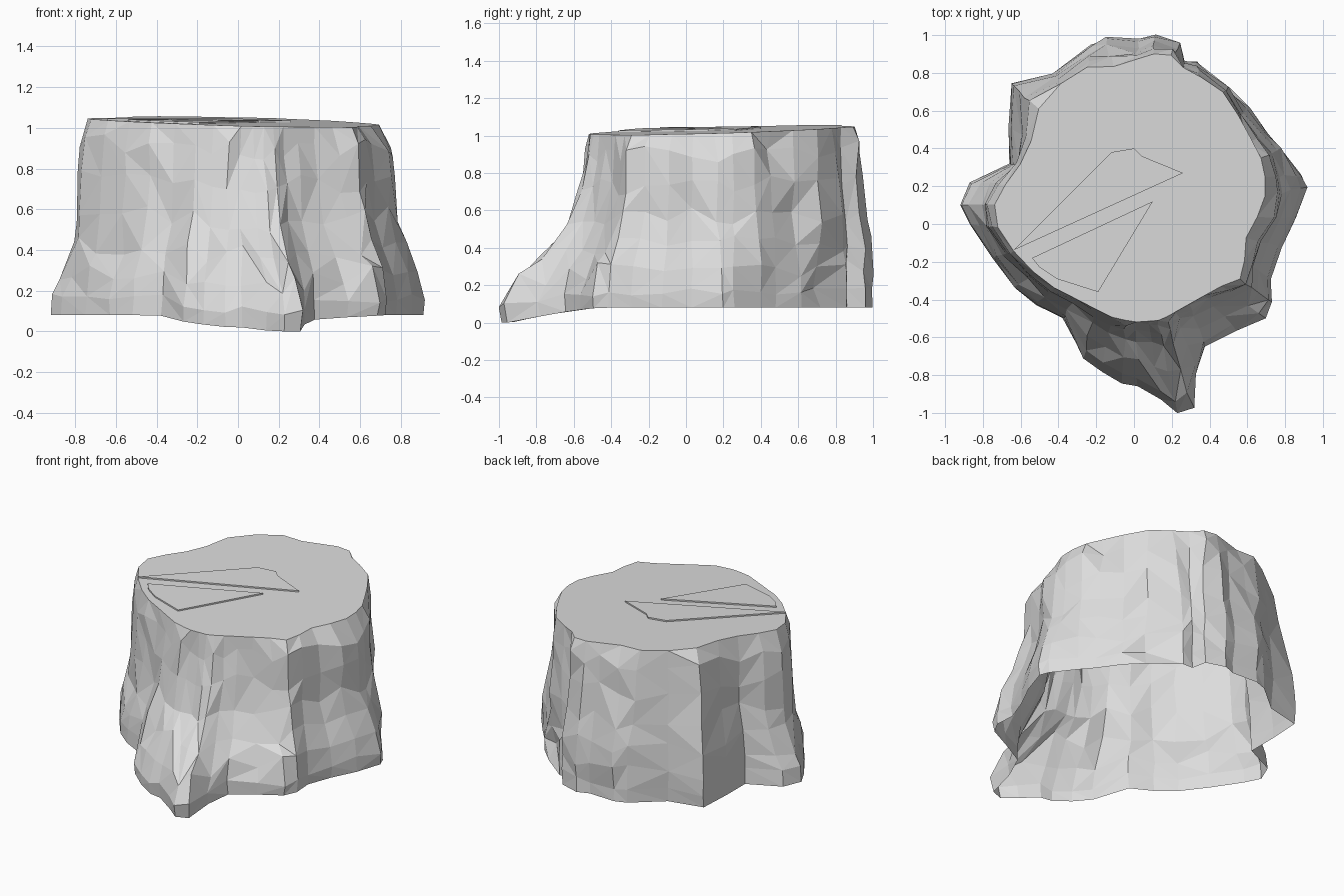
import bpy
import bmesh
import random
from math import atan2, degrees
from mathutils import Vector

random.seed(11)

default_cube = bpy.data.objects.get("Cube")
if default_cube:
    bpy.data.objects.remove(default_cube, do_unlink=True)

# One plain grey for bark and cut wood
GREY = (0.72, 0.72, 0.72, 1.0)
wood_material = bpy.data.materials.new("light grey wood")
wood_material.use_nodes = True
wood_material.diffuse_color = GREY
wood_material.node_tree.nodes["Principled BSDF"].inputs["Base Color"].default_value = GREY

CENTRE = Vector((0, 0.1))

# Outline of the sawn top, counterclockwise
RIM = [Vector(p) for p in (
    (0, -.52), (.14, -.51), (.46, -.33), (.59, -.28), (.58, -.1), (.63, 0),
    (.69, .1), (.7, .22), (.67, .36), (.55, .58), (.45, .73), (.27, .82),
    (.18, .91), (.1, .9), (-.15, .82), (-.32, .84), (-.39, .74), (-.5, .63),
    (-.54, .45), (-.6, .32), (-.68, .21), (-.75, .08), (-.72, -.02),
    (-.64, -.14), (-.55, -.24), (-.42, -.34), (-.26, -.42), (-.13, -.49))]

# Outline of the spreading roots, counterclockwise
ROOTS = [Vector(p) for p in (
    (-.92, .1), (-.87, 0), (-.75, -.18), (-.63, -.34), (-.52, -.43),
    (-.38, -.5), (-.27, -.71), (-.17, -.79), (-.06, -.85), (.02, -.86),
    (.14, -.93), (.23, -1), (.31, -.97), (.33, -.79), (.38, -.65),
    (.54, -.57), (.69, -.5), (.73, -.42), (.72, -.29), (.78, -.13),
    (.86, .03), (.915, .2), (.89, .26), (.78, .4), (.71, .48), (.61, .62),
    (.51, .72), (.33, .86), (.26, .86), (.24, .96), (.11, 1), (.03, .97),
    (-.15, .98), (-.23, .95), (-.42, .79), (-.65, .74), (-.66, .52),
    (-.66, .32), (-.87, .22))]

# Height fraction, then root spread at the front, left (+x), right and back
LEVELS = ((0, .97, .98, 1, .98), (.09, 1, 1, .97, .99),
          (.22, .87, .84, .76, 1), (.36, .57, .58, .43, .92),
          (.52, .29, .36, .31, .72), (.7, .13, .42, .28, .5),
          (.88, .05, .37, .2, .3), (1, 0, 0, 0, 0))


def ramp(value, start, end):
    return min(1, max(0, (value - start) / (end - start)))


def top_height(p):
    """The saw cut slopes slightly."""
    return 1.025 - .025 * p.x + .03 * p.y


def ground_height(p):
    """The front root dips below the rest."""
    return .08 * (1 - ramp(p.y, -.45, -.95) ** 1.4)


def rim_point(ray):
    """Point where a ray from the centre meets the rim."""
    for i, corner in enumerate(RIM):
        a = RIM[i - 1] - CENTRE
        b = corner - CENTRE
        side_a, side_b = ray.cross(a), ray.cross(b)
        if side_a <= 0 < side_b:
            hit = a.lerp(b, side_a / (side_a - side_b))
            if hit.dot(ray) > 0:
                return hit + CENTRE


def groove_depth(outward, height):
    """A groove slants up the back left of the bark."""
    angle = degrees(atan2(outward.y, outward.x))
    return .045 * max(0, 1 - abs(angle - 53 + 26 * height) / 9)


def add_object(name, bm):
    bm.normal_update()
    mesh = bpy.data.meshes.new(name)
    bm.to_mesh(mesh)
    bm.free()
    mesh.materials.append(wood_material)
    obj = bpy.data.objects.new(name, mesh)
    bpy.context.collection.objects.link(obj)


# Bark columns fan out so that they are more even at the top
rays = [(p - CENTRE).normalized() for p in ROOTS]
for _ in range(2):
    rays = [(rays[i - 1] + rays[i] * 2 + rays[(i + 1) % len(rays)]).normalized()
            for i in range(len(rays))]
rims = [rim_point(ray) for ray in rays]

# Bark wall, open underneath, closed by the sawn top
bm = bmesh.new()
rows = []
for level, (height, front, left, right, back) in enumerate(LEVELS):
    row = []
    for root, rim in zip(ROOTS, rims):
        spread = right + (left - right) * ramp(root.x, -.3, .3)
        spread += (front - spread) * ramp(root.y, -.25, -.6)
        spread += (back - spread) * ramp(root.y, .3, .65)
        p = rim.lerp(root, spread)
        low = ground_height(root)
        z = low + height * (top_height(rim) - low)
        if 0 < height < 1:
            rough = .4 if level == 1 else 1
            outward = (p - CENTRE).normalized()
            p = p + outward * random.uniform(-.018, .014) * rough
            p = p - outward * groove_depth(outward, height)
            p = p + outward.orthogonal() * random.uniform(-.008, .008)
            z += random.uniform(-.05, .05) * rough
        row.append(bm.verts.new((p.x, p.y, z)))
    rows.append(row)

for lower, upper in zip(rows, rows[1:]):
    for i in range(len(lower)):
        j = (i + 1) % len(lower)
        a, b, c, d = lower[i], lower[j], upper[j], upper[i]
        if random.random() < .5:
            bm.faces.new((a, b, c))
            bm.faces.new((a, c, d))
        else:
            bm.faces.new((a, b, d))
            bm.faces.new((b, c, d))
bm.faces.new(rows[-1])
add_object("stump", bm)


def add_splinter(name, outline, thickness=.009):
    """Thin raised plate lying on the sawn top."""
    bm = bmesh.new()
    points = [Vector(p) for p in outline]
    face = bm.faces.new([bm.verts.new((p.x, p.y, top_height(p))) for p in points])
    face.normal_update()
    if face.normal.z < 0:
        face.normal_flip()
    lifted = bmesh.ops.extrude_face_region(bm, geom=[face])["geom"]
    verts = [v for v in lifted if isinstance(v, bmesh.types.BMVert)]
    bmesh.ops.translate(bm, verts=verts, vec=(0, 0, thickness))
    bmesh.ops.recalc_face_normals(bm, faces=bm.faces)
    add_object(name, bm)


# Two split layers of wood on the cut
add_splinter("back_splinter", (
    (-.64, -.14), (.26, .27), (.04, .36), (0, .4), (-.12, .38)))
add_splinter("front_splinter", (
    (-.54, -.18), (-.5, -.23), (-.41, -.29), (-.19, -.36), (.1, .12)))
